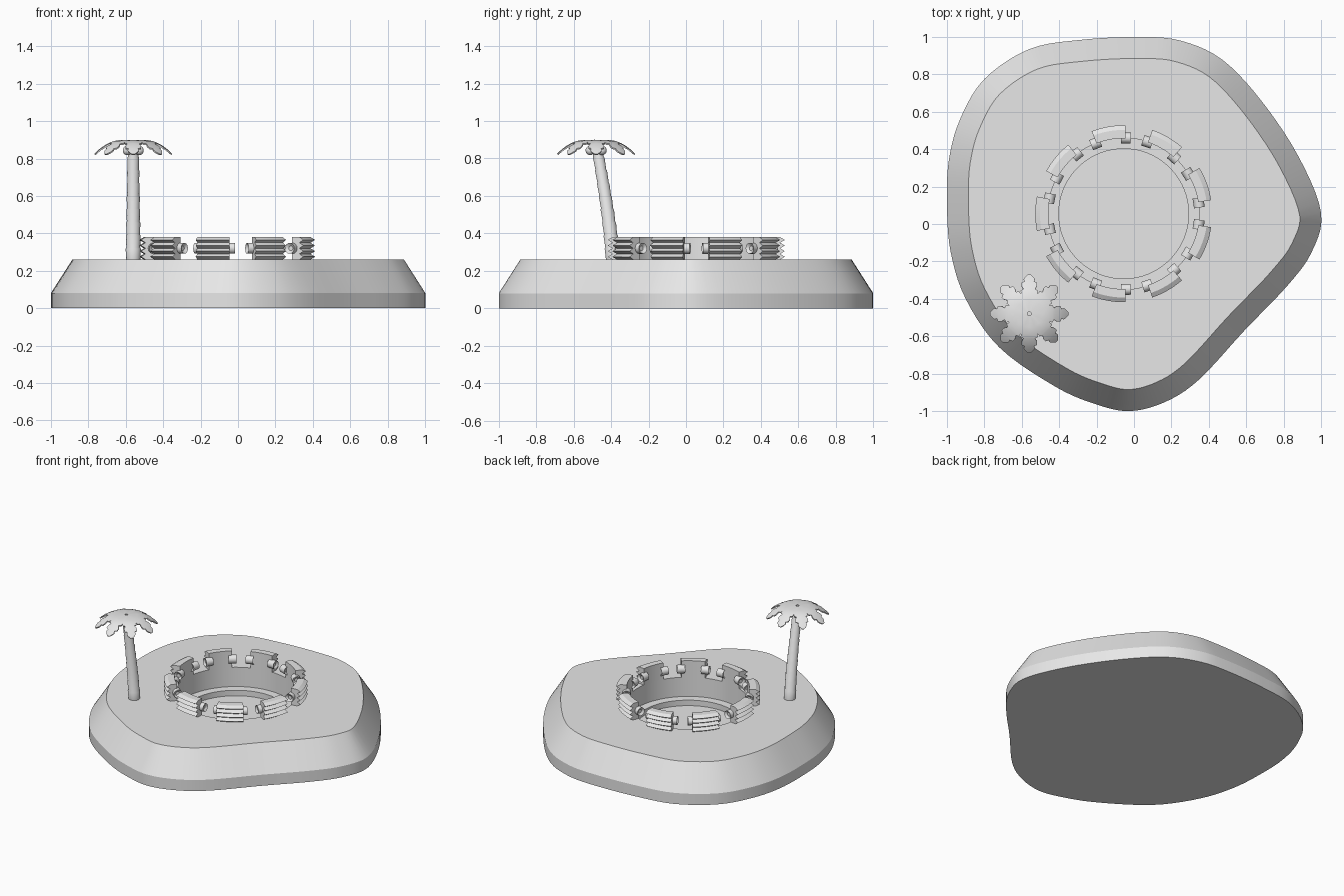
import bpy, bmesh, math
from math import sin, cos, pi, radians
from mathutils import Vector, Matrix

cube = bpy.data.objects.get("Cube")
if cube:
    bpy.data.objects.remove(cube)

GREY = (0.8, 0.8, 0.8, 1)
mat = bpy.data.materials.new("plain_grey")
mat.use_nodes = True
mat.diffuse_color = GREY
mat.node_tree.nodes["Principled BSDF"].inputs["Base Color"].default_value = GREY


def finish(name, bm, sharp=25):
    """Turn a bmesh into a smooth object with sharp creases."""
    bmesh.ops.recalc_face_normals(bm, faces=bm.faces)
    for f in bm.faces:
        f.smooth = True
    for e in bm.edges:
        e.smooth = len(e.link_faces) == 2 and e.calc_face_angle() < radians(sharp)
    me = bpy.data.meshes.new(name)
    bm.to_mesh(me)
    bm.free()
    me.materials.append(mat)
    ob = bpy.data.objects.new(name, me)
    bpy.context.collection.objects.link(ob)
    return ob


def loft(name, loops, closed=True, sharp=25):
    """Skin a list of equal point loops and cap both ends."""
    bm = bmesh.new()
    rows = [[bm.verts.new(p) for p in loop] for loop in loops]
    n = len(rows[0])
    for a, b in zip(rows, rows[1:]):
        for i in range(n):
            j = (i + 1) % n
            bm.faces.new((a[i], a[j], b[j], b[i]))
    bm.faces.new(rows[0])
    bm.faces.new(rows[-1])
    return finish(name, bm, sharp)


def smooth_loop(pts, steps):
    """Closed smooth curve through the given points."""
    out, n = [], len(pts)
    for i in range(n):
        a, b, c, d = (Vector(pts[(i + k) % n]) for k in (-1, 0, 1, 2))
        for s in range(steps):
            t = s / steps
            out.append(0.5 * (2 * b + (c - a) * t + (2 * a - 5 * b + 4 * c - d) * t**2
                              + (3 * b - a - 3 * c + d) * t**3))
    return out


# Island: rounded shore, sloping bank, flat top and stepped round pit
PIT = Vector((-0.055, 0.055))
shore = smooth_loop([
    (0.03, 1), (0.25, 0.98), (0.47, 0.88), (0.68, 0.66), (0.88, 0.36), (1, 0.06),
    (0.95, -0.15), (0.82, -0.33), (0.59, -0.57), (0.35, -0.83), (0.17, -0.95),
    (-0.02, -1), (-0.2, -0.965), (-0.42, -0.87), (-0.72, -0.66), (-0.9, -0.4),
    (-0.98, -0.15), (-1, 0.1), (-0.99, 0.34), (-0.93, 0.56), (-0.8, 0.775),
    (-0.56, 0.935), (-0.28, 0.985)], 5)
N = len(shore)
brow = []
for i, p in enumerate(shore):
    t = (shore[(i + 1) % N] - shore[i - 1]).normalized()
    brow.append(p + Vector((t.y, -t.x)) * 0.115)


def level(pts, z):
    return [(p.x, p.y, z) for p in pts]


def pit_ring(r, z):
    return level([PIT + (p - PIT).normalized() * r for p in brow], z)


loft("island", [level(shore, 0), level(shore, 0.08), level(brow, 0.26),
                pit_ring(0.405, 0.26), pit_ring(0.405, 0.12),
                pit_ring(0.347, 0.12), pit_ring(0.347, 0.08)])

# Ring of ribbed panels with a hollow peg at both ends
profile = [(0.403, 0.26), (0.403, 0.38), (0.448, 0.38)]
RIBS = 4
for i in range(RIBS):
    top = 0.38 - 0.12 * i / RIBS
    profile += [(0.473, top - 0.015), (0.448, top - 0.03)]


def at_angle(r, a, z):
    return (PIT.x + r * cos(a), PIT.y + r * sin(a), z)


def peg(name, a):
    bm = bmesh.new()
    bmesh.ops.create_cone(bm, cap_ends=True, segments=16, radius1=0.029,
                          radius2=0.029, depth=0.052)
    caps = [f for f in bm.faces if len(f.verts) > 4]
    bmesh.ops.inset_individual(bm, faces=caps, thickness=0.016)
    for f in caps:
        inward = -0.012 * f.normal
        bmesh.ops.translate(bm, verts=f.verts, vec=inward)
    turn = Matrix.Rotation(a, 4, "Z") @ Matrix.Rotation(pi / 2, 4, "X")
    bm.transform(Matrix.Translation(at_angle(0.405, a, 0.32)) @ turn)
    finish(name, bm)


for k in range(9):
    mid = radians(20 + 40 * k)
    spans = [mid + radians(11.2) * s / 4 for s in range(-4, 5)]
    loft(f"panel_{k + 1}", [[at_angle(r, a, z) for r, z in profile] for a in spans])
    for side, off in (("right", -11.7), ("left", 11.7)):
        peg(f"panel_{k + 1}_{side}_peg", mid + radians(off))

# Palm trunk: leaning, tapered, gently ringed
TX, TOP_Y = -0.56, -0.48
rings, SEGS = [], 9
for i in range(SEGS):
    for t, flare in ((i / SEGS, 0.95), ((i + 0.9) / SEGS, 1.05)):
        r = (0.04 - 0.011 * t) * flare
        y = -0.39 + (TOP_Y + 0.39) * t**1.3
        rings.append([(TX + r * cos(2 * pi * j / 14), y + r * sin(2 * pi * j / 14),
                       0.255 + 0.625 * t) for j in range(14)])
loft("palm_trunk", rings, sharp=40)

# Palm crown: eight drooping, lobed fronds
frond = [(0.01, 0.004), (0.07, 0.029), (0.105, 0.044), (0.125, 0.046), (0.132, 0.031),
         (0.15, 0.042), (0.167, 0.042), (0.173, 0.026), (0.185, 0.03), (0.195, 0.024),
         (0.209, 0.008)]
bm = bmesh.new()
for k in range(8):
    spin = Matrix.Translation((TX, TOP_Y, 0)) @ Matrix.Rotation(k * pi / 4, 4, "Z")
    rows = []
    for r, w in frond:
        z = 0.9 - 0.075 * (max(0, r - 0.06) / 0.149) ** 2
        rows.append([bm.verts.new(spin @ Vector((r, s * w, z - 0.12 * w * abs(s))))
                     for s in (-1, 0, 1)])
    for a, b in zip(rows, rows[1:]):
        for j in (0, 1):
            bm.faces.new((a[j], b[j], b[j + 1], a[j + 1]))
bmesh.ops.remove_doubles(bm, verts=bm.verts, dist=0.0005)
crown = finish("palm_fronds", bm, 40)
thick = crown.modifiers.new("thickness", "SOLIDIFY")
thick.thickness = 0.008
thick.offset = -1

# Coconuts under the crown
for k in range(4):
    bm = bmesh.new()
    bmesh.ops.create_uvsphere(bm, u_segments=14, v_segments=8, radius=0.025)
    a = radians(45 + 90 * k)
    bm.transform(Matrix.Translation((TX + 0.045 * cos(a), TOP_Y + 0.045 * sin(a), 0.843)))
    finish(f"coconut_{k + 1}", bm, 60)
